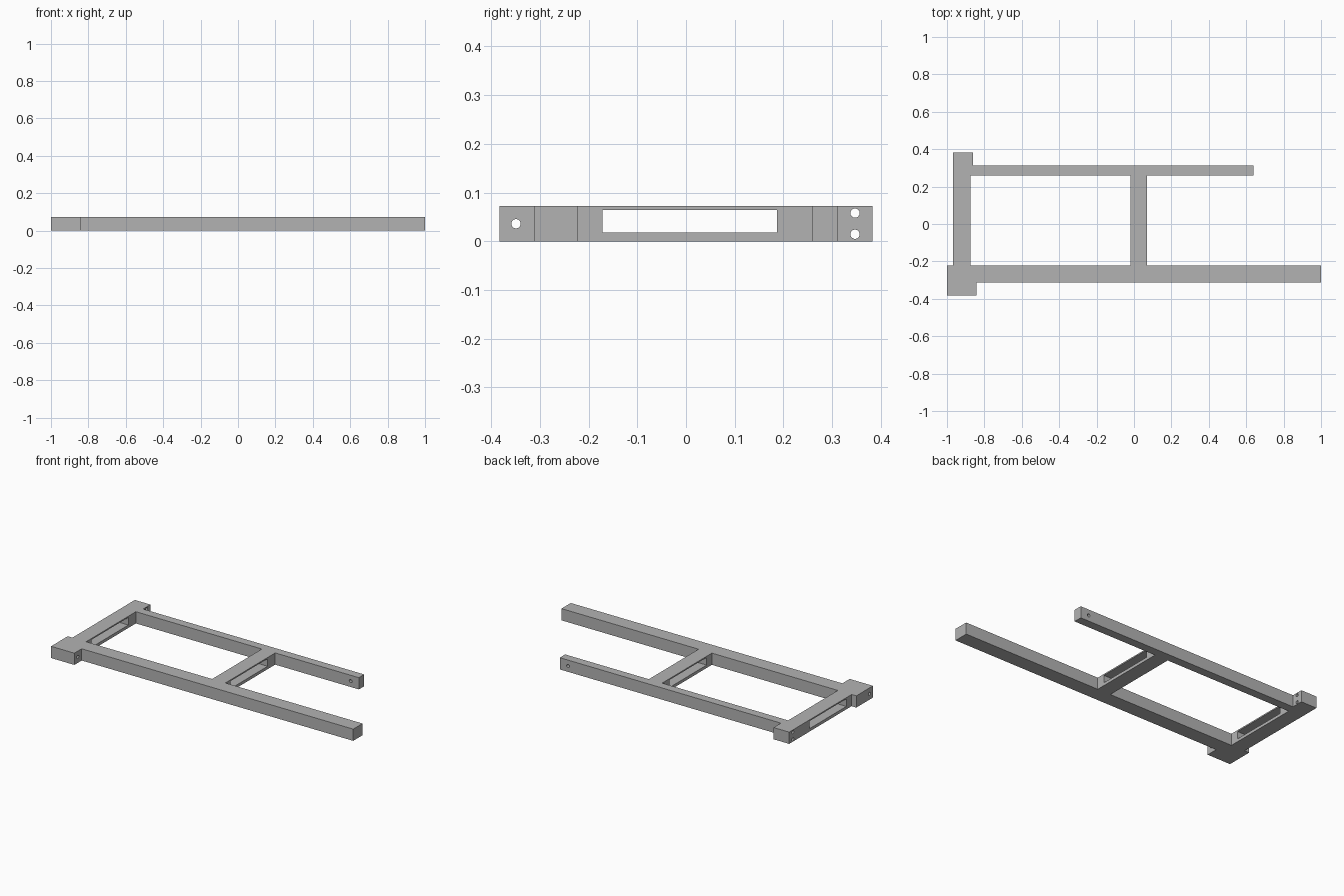
import bpy
import bmesh
from math import pi
from mathutils import Matrix, Vector

if "Cube" in bpy.data.objects:
    bpy.data.objects.remove(bpy.data.objects["Cube"], do_unlink=True)

HEIGHT = 0.072

grey = bpy.data.materials.new("plain grey")
grey.use_nodes = True
colour = (0.45, 0.45, 0.45, 1)
grey.diffuse_color = colour
grey.node_tree.nodes["Principled BSDF"].inputs["Base Color"].default_value = colour


def add_object(name, bm):
    bmesh.ops.recalc_face_normals(bm, faces=bm.faces)
    mesh = bpy.data.meshes.new(name)
    bm.to_mesh(mesh)
    bm.free()
    mesh.materials.append(grey)
    obj = bpy.data.objects.new(name, mesh)
    bpy.context.collection.objects.link(obj)
    return obj


def box_cutter(name, low, high):
    low, high = Vector(low), Vector(high)
    bm = bmesh.new()
    bmesh.ops.create_cube(bm, size=1, matrix=Matrix.Translation((low + high) / 2)
                          @ Matrix.Diagonal((high - low).to_4d()))
    return add_object(name, bm)


def hole_cutter(name, centre, axis, length):
    bm = bmesh.new()
    turn = Matrix.Rotation(pi / 2, 4, "Y" if axis == "X" else "X")
    bmesh.ops.create_cone(bm, cap_ends=True, segments=32, radius1=0.0095, radius2=0.0095,
                          depth=length, matrix=Matrix.Translation(centre) @ turn)
    return add_object(name, bm)


# Flat frame: two rails, a crossbar and an end bar with mounting tabs
outline = [(-1, -0.383), (-0.842, -0.383), (-0.842, -0.312), (1, -0.312),
           (1, -0.222), (0.07, -0.222), (0.07, 0.26), (0.638, 0.26),
           (0.638, 0.312), (-0.862, 0.312), (-0.862, 0.383), (-0.968, 0.383),
           (-0.968, -0.222), (-1, -0.222)]
bm = bmesh.new()
base = bm.faces.new([bm.verts.new((x, y, 0)) for x, y in outline])
top = bmesh.ops.extrude_face_region(bm, geom=[base])
bmesh.ops.translate(bm, vec=(0, 0, HEIGHT),
                    verts=[v for v in top["geom"] if isinstance(v, bmesh.types.BMVert)])
frame = add_object("ladder_frame", bm)

# Main opening, slots through both bars, tab holes and rail end hole
cutters = [
    box_cutter("window_cutter", (-0.875, -0.222, -0.1), (-0.02, 0.26, 0.2)),
    box_cutter("end_bar_slot_cutter", (-1.1, -0.171, 0.018), (-0.8, 0.187, 0.064)),
    box_cutter("crossbar_slot_cutter", (-0.1, -0.171, 0.018), (0.15, 0.187, 0.064)),
    hole_cutter("front_tab_hole_cutter", (-0.92, -0.349, 0.036), "X", 0.4),
    hole_cutter("back_tab_low_hole_cutter", (-0.92, 0.347, 0.0145), "X", 0.4),
    hole_cutter("back_tab_high_hole_cutter", (-0.92, 0.347, 0.058), "X", 0.4),
    hole_cutter("rail_hole_cutter", (0.582, 0.286, 0.036), "Y", 0.2),
]
bpy.context.view_layer.objects.active = frame
for cutter in cutters:
    cut = frame.modifiers.new(cutter.name, "BOOLEAN")
    cut.operation = "DIFFERENCE"
    cut.solver = "EXACT"
    cut.object = cutter
    bpy.ops.object.modifier_apply(modifier=cut.name)
    bpy.data.objects.remove(cutter, do_unlink=True)

# Smooth hole walls, sharp frame edges
bpy.ops.object.select_all(action="DESELECT")
frame.select_set(True)
bpy.ops.object.shade_smooth_by_angle()
